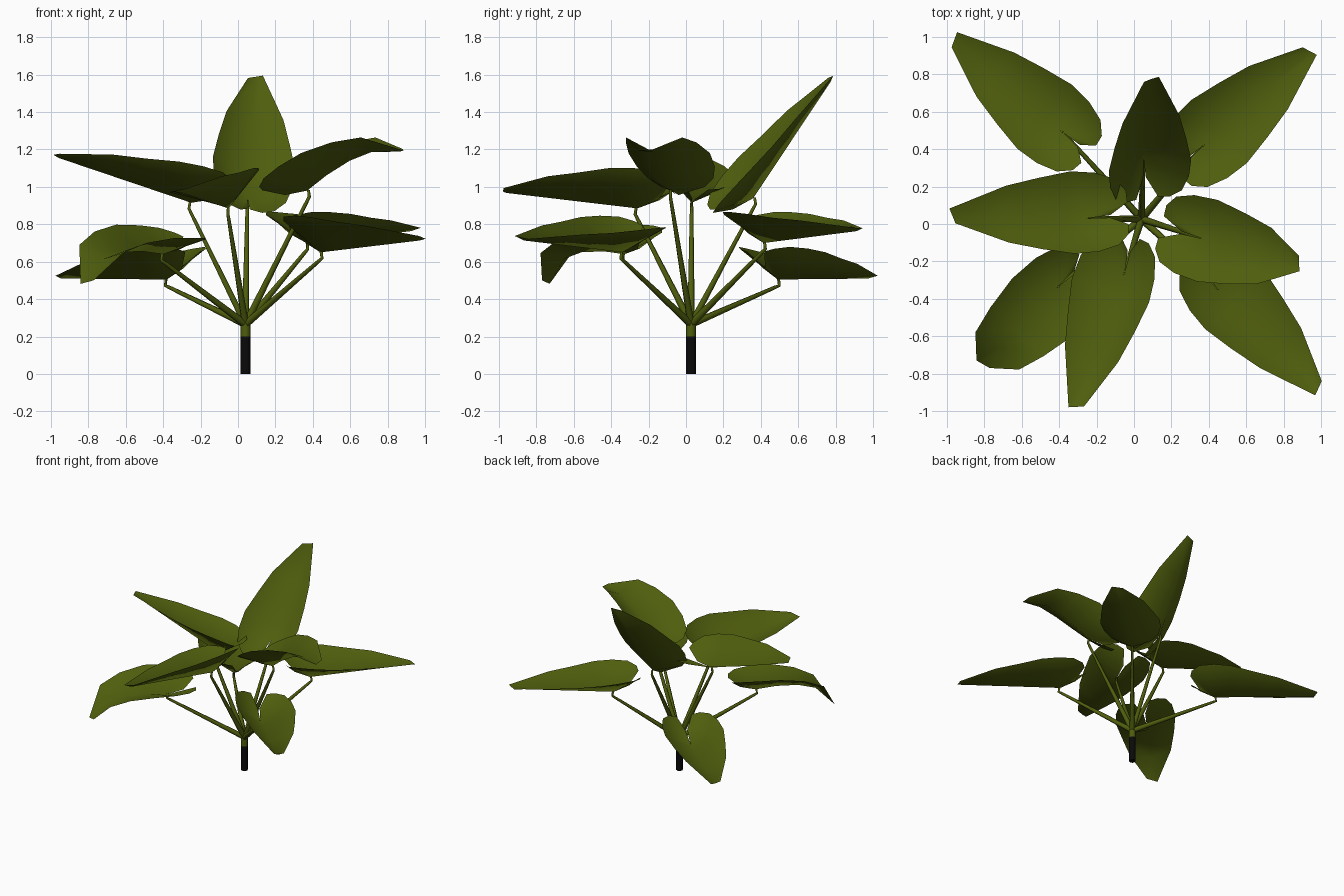
import bpy, bmesh, math
from mathutils import Vector

cube = bpy.data.objects.get("Cube")
if cube:
    bpy.data.objects.remove(cube, do_unlink=True)


def make_material(name, color):
    mat = bpy.data.materials.new(name)
    mat.use_nodes = True
    mat.diffuse_color = (*color, 1)
    bsdf = next(n for n in mat.node_tree.nodes if n.type == 'BSDF_PRINCIPLED')
    bsdf.inputs["Base Color"].default_value = (*color, 1)
    bsdf.inputs["Roughness"].default_value = 0.8
    return mat


GREEN = make_material("leaf green", (0.078, 0.112, 0.004))
BLACK = make_material("dark stem", (0.003, 0.003, 0.003))
BASE = Vector((0.04, 0.027, 0.265))
LENGTH = 0.77

# Half of the blade outline: along, across, rise above the midrib
EDGE = [(-0.11, 0.007, 0.06), (-0.18, 0.06, 0.15), (-0.17, 0.12, 0.165),
        (-0.11, 0.18, 0.175), (0.0, 0.215, 0.165), (0.13, 0.225, 0.145),
        (0.3, 0.195, 0.11), (0.48, 0.155, 0.08), (0.77, 0.04, 0.015)]
# Midrib station that each outline point is joined to
STATION = [0, 0, 0, 0, 0, 0.13, 0.3, 0.48, 0.75]


def add_mesh(name, bm, mat):
    mesh = bpy.data.meshes.new(name)
    bm.to_mesh(mesh)
    bm.free()
    obj = bpy.data.objects.new(name, mesh)
    bpy.context.collection.objects.link(obj)
    mesh.materials.append(mat)
    for p in mesh.polygons:
        p.use_smooth = True


def make_leaf(name, joint, tip, bend=None, roll=0, fold=1):
    """Folded blade along a curved midrib from the joint to the tip."""
    a, c = Vector(joint), Vector(tip)
    b = Vector(bend) if bend else (a + c) / 2
    side = Vector((a.y - c.y, c.x - a.x, 0)).normalized()

    def place(along, across, rise):
        t = min(max(along / LENGTH, 0), 1)
        pos = a * (1 - t) ** 2 + b * 2 * t * (1 - t) + c * t * t
        tangent = ((b - a) * (1 - t) + (c - b) * t).normalized()
        pos += tangent * (along - t * LENGTH)
        up = tangent.cross(side)
        r = math.radians(roll)
        v = side * math.cos(r) + up * math.sin(r)
        n = up * math.cos(r) - side * math.sin(r)
        return pos + v * across + n * rise * fold

    bm = bmesh.new()
    rib = {s: bm.verts.new(place(s, 0, 0)) for s in dict.fromkeys(STATION)}
    tips = []
    for sign in (1, -1):
        edge = [bm.verts.new(place(u - (0.015 * sign if u > 0.7 else 0), v * sign, h))
                for u, v, h in EDGE]
        for i in range(len(edge) - 1):
            r0, r1 = rib[STATION[i]], rib[STATION[i + 1]]
            loop = [r0, edge[i], edge[i + 1]] if r0 is r1 else [r0, edge[i], edge[i + 1], r1]
            bm.faces.new(loop[::-1] if sign > 0 else loop)
        tips.append(edge[-1])
    bm.faces.new((rib[STATION[-1]], tips[1], tips[0]))
    add_mesh(name, bm, GREEN)


def make_stalk(name, joint):
    """Thin tapered stalk with a short upright hook under the blade."""
    end = Vector(joint)
    out = Vector((end.x - BASE.x, end.y - BASE.y, 0))
    out = out.normalized() * min(0.012, out.length)
    elbow = end + out - Vector((0, 0, 0.032))
    path = [BASE, elbow - (elbow - BASE) * 0.05, elbow, end + out * 0.6, end]
    radii = [0.02, 0.01, 0.009, 0.008, 0.006]
    bm = bmesh.new()
    rings = []
    for i, (p, r) in enumerate(zip(path, radii)):
        d = (path[min(i + 1, 4)] - path[max(i - 1, 0)]).normalized()
        x = Vector((-out.y, out.x, 0)).normalized()
        y = d.cross(x).normalized()
        rings.append([bm.verts.new(p + (x * math.cos(k * math.tau / 6)
                                        + y * math.sin(k * math.tau / 6)) * r)
                      for k in range(6)])
    for lo, hi in zip(rings, rings[1:]):
        for k in range(6):
            j = (k + 1) % 6
            bm.faces.new((lo[k], lo[j], hi[j], hi[k]))
    bm.faces.new(rings[-1])
    bmesh.ops.recalc_face_normals(bm, faces=bm.faces)
    add_mesh(name, bm, GREEN)


def make_trunk(name, bottom, top, mat):
    bpy.ops.mesh.primitive_cylinder_add(vertices=8, radius=0.026, depth=top - bottom,
                                        location=(BASE.x, BASE.y, (bottom + top) / 2))
    obj = bpy.context.object
    obj.name = name
    obj.data.materials.append(mat)
    bpy.ops.object.shade_smooth_by_angle(angle=math.radians(50))


# Trunk
make_trunk("trunk_lower", 0, 0.2, BLACK)
make_trunk("trunk_upper", 0.2, 0.28, GREEN)

# Leaves: joint, tip, optional midrib bend, roll towards one side and fold depth
leaves = {
    "back_right": dict(joint=(-0.38, 0.49, 0.505), tip=(-0.96, 0.985, 0.51)),
    "right": dict(joint=(-0.25, 0.03, 0.915), tip=(-0.975, 0.04, 1.16), roll=12),
    "front_right": dict(joint=(-0.4, -0.33, 0.64), tip=(-0.8, -0.74, 0.49),
                        bend=(-0.75, -0.68, 0.71), roll=-9, fold=0.75),
    "front": dict(joint=(-0.05, -0.26, 0.885), tip=(-0.305, -0.98, 0.97), roll=16),
    "front_left": dict(joint=(0.44, -0.34, 0.65), tip=(0.985, -0.88, 0.715), roll=-9),
    "left": dict(joint=(0.37, -0.08, 0.98), tip=(0.875, -0.21, 1.185),
                 bend=(0.685, -0.175, 1.25)),
    "back_left": dict(joint=(0.365, 0.415, 0.7), tip=(0.94, 0.925, 0.765)),
    "back": dict(joint=(0.05, 0.36, 0.94), tip=(0.09, 0.785, 1.58), roll=16),
}
for label, spec in leaves.items():
    make_leaf(label + "_leaf", **spec)
    make_stalk(label + "_stalk", spec["joint"])
